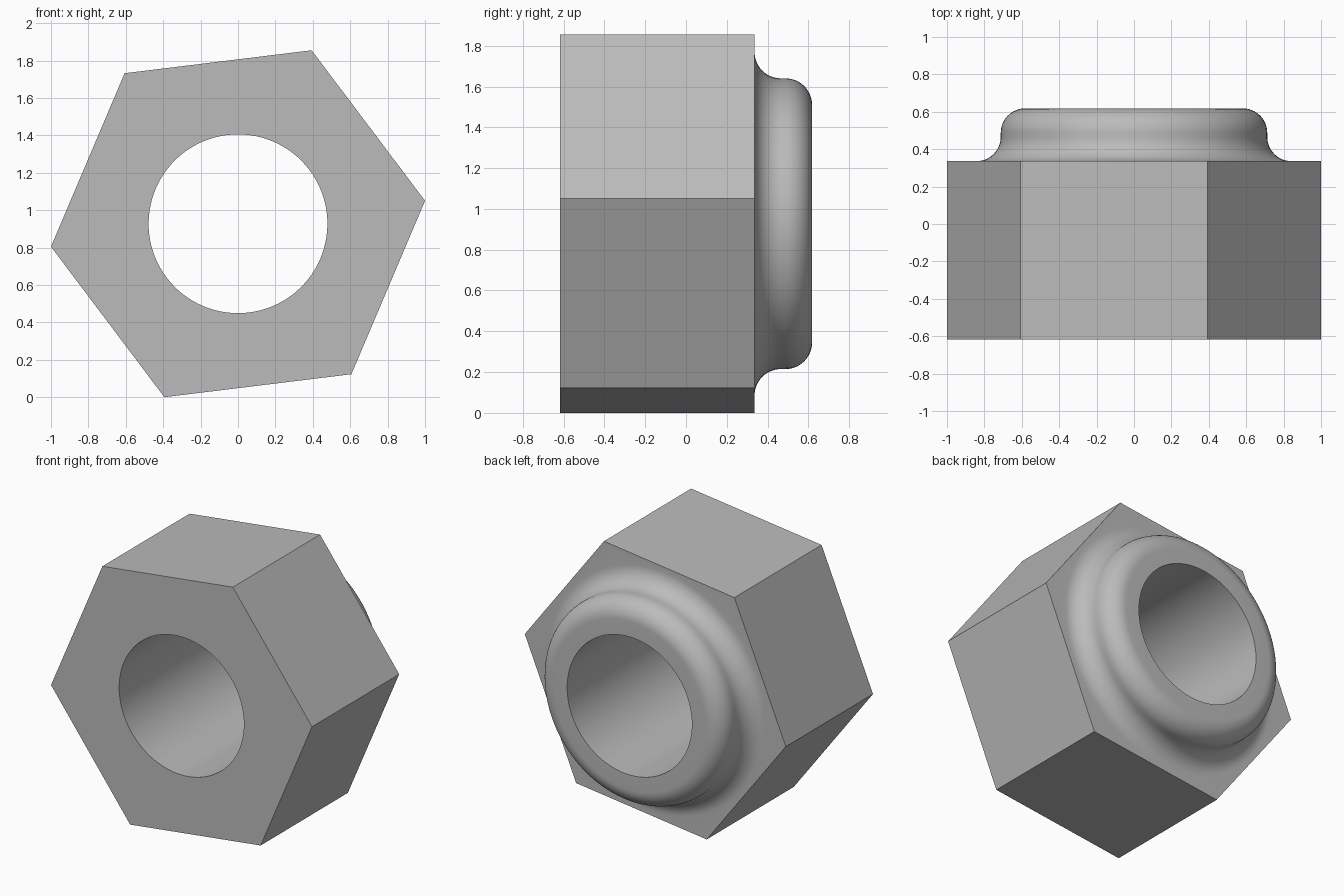
import bpy, bmesh, math

if "Cube" in bpy.data.objects:
    bpy.data.objects.remove(bpy.data.objects["Cube"])

SEGMENTS = 96            # multiple of 6, so hexagon corners land on a column
TURN = math.radians(7)   # hexagon is turned slightly about its axis
HEX_R, HOLE_R, COLLAR_R = 1.0075, 0.478, 0.7125
FRONT, SHOULDER, BACK = -0.618, 0.336, 0.618
FILLET = 0.13
CENTRE_Z = HEX_R * math.sin(math.radians(67))


def arc(cr, cy, start, end, steps=12):
    """Quarter-round profile points as (radius, y)."""
    pts = []
    for i in range(steps + 1):
        a = math.radians(start + (end - start) * i / steps)
        pts.append((cr + FILLET * math.cos(a), cy + FILLET * math.sin(a)))
    return pts


def hex_radius(a):
    """Distance from axis to hexagon side at angle a from a corner."""
    sector = a % (math.pi / 3) - math.pi / 6
    return HEX_R * math.cos(math.pi / 6) / math.cos(sector)


# Closed cross-section: None as radius means the hexagon outline
profile = [(HOLE_R, FRONT), (None, FRONT), (None, SHOULDER)]
profile += arc(COLLAR_R + FILLET, SHOULDER + FILLET, 270, 180)   # concave fillet
profile += arc(COLLAR_R - FILLET, BACK - FILLET, 0, 90)          # rounded rim
profile += [(HOLE_R, BACK)]

# Sweep the section around the axis
bm = bmesh.new()
columns = []
for s in range(SEGMENTS):
    a = 2 * math.pi * s / SEGMENTS
    column = []
    for r, y in profile:
        r = hex_radius(a + 1e-9) if r is None else r
        column.append(bm.verts.new((r * math.cos(a + TURN), y,
                                    CENTRE_Z + r * math.sin(a + TURN))))
    columns.append(column)
n = len(profile)
for s in range(SEGMENTS):
    c0, c1 = columns[s], columns[(s + 1) % SEGMENTS]
    for i in range(n):
        j = (i + 1) % n
        bm.faces.new((c0[i], c0[j], c1[j], c1[i]))
bmesh.ops.recalc_face_normals(bm, faces=bm.faces)

mesh = bpy.data.meshes.new("hex_nut")
bm.to_mesh(mesh)
bm.free()
nut = bpy.data.objects.new("hex_nut", mesh)
bpy.context.collection.objects.link(nut)

# Plain grey metal
grey = bpy.data.materials.new("grey_metal")
grey.diffuse_color = (0.5, 0.5, 0.5, 1)
grey.use_nodes = True
grey.node_tree.nodes["Principled BSDF"].inputs["Base Color"].default_value = grey.diffuse_color
mesh.materials.append(grey)

# Smooth bore and collar, sharp hexagon edges
bpy.context.view_layer.objects.active = nut
nut.select_set(True)
bpy.ops.object.shade_smooth_by_angle(angle=math.radians(30))
